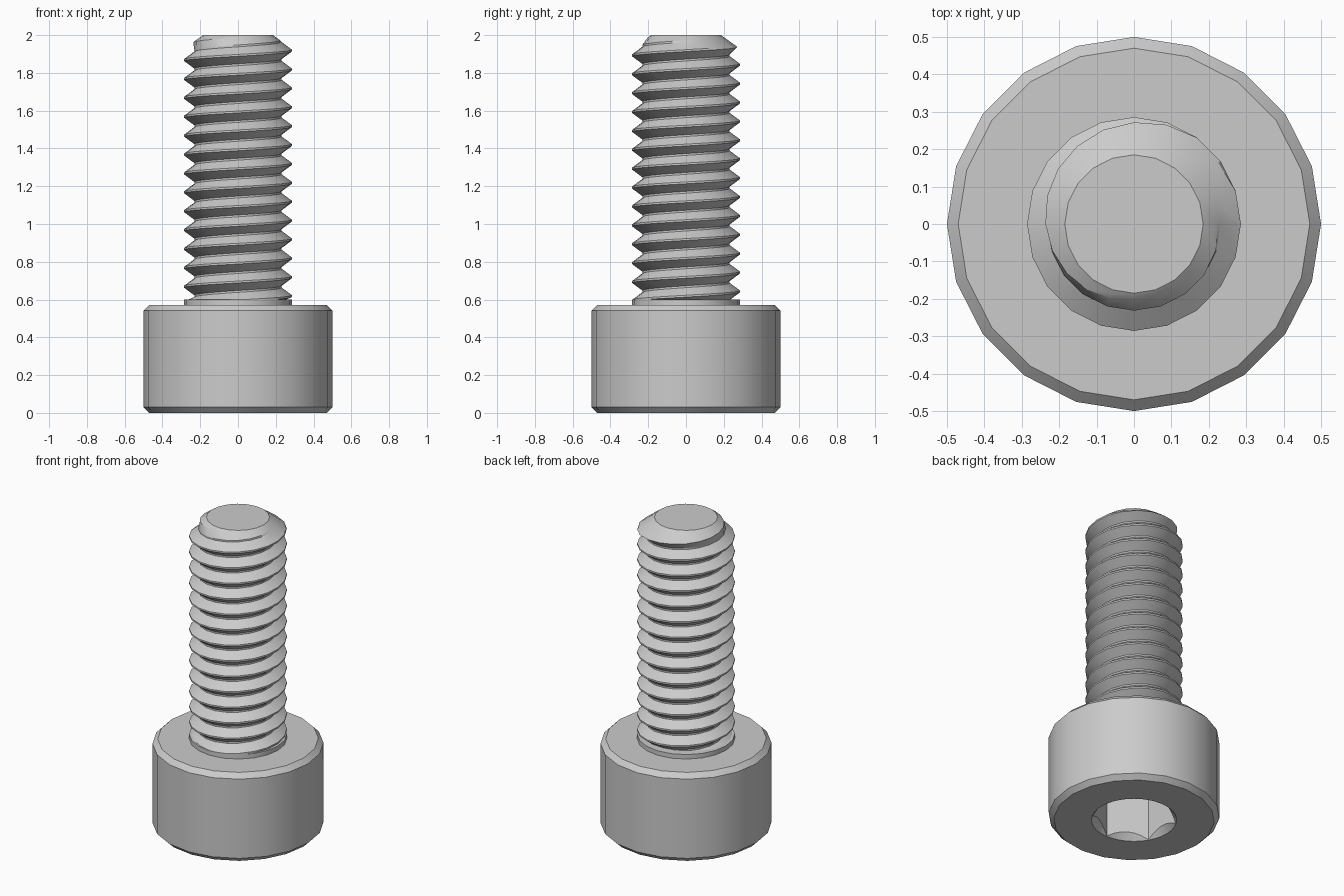
import bpy, bmesh
from math import cos, sin, pi, radians

cube = bpy.data.objects.get("Cube")
if cube:
    bpy.data.objects.remove(cube)

SIDES = 20
HEAD_R, HEAD_H, BEVEL = 0.5, 0.571, 0.03
HEX_R, SOCKET_DEPTH, SOCKET_SIDES = 0.2474, 0.286, 36
MAJOR, MINOR, PITCH = 0.2857, 0.2316, 0.1
TIP_R, TIP_SLOPE, TOP, COLLAR_TOP = 0.185, 1.4, 2.0, 0.6

steel = bpy.data.materials.new("steel_grey")
steel.use_nodes = True
steel.diffuse_color = (0.6, 0.6, 0.6, 1)
steel.node_tree.nodes["Principled BSDF"].inputs["Base Color"].default_value = (0.6, 0.6, 0.6, 1)


def ring(bm, points):
    return [bm.verts.new(p) for p in points]


def circle(r, z, n=SIDES):
    return [(r * cos(2 * pi * i / n), r * sin(2 * pi * i / n), z) for i in range(n)]


def skin(bm, a, b):
    """Join two rings of equal length with quads."""
    for i in range(len(a)):
        j = (i + 1) % len(a)
        bm.faces.new((a[i], a[j], b[j], b[i]))


def finish(bm, name):
    bmesh.ops.remove_doubles(bm, verts=bm.verts, dist=0.0002)
    bmesh.ops.recalc_face_normals(bm, faces=bm.faces)
    mesh = bpy.data.meshes.new(name)
    bm.to_mesh(mesh)
    bm.free()
    obj = bpy.data.objects.new(name, mesh)
    bpy.context.collection.objects.link(obj)
    mesh.materials.append(steel)
    bpy.ops.object.select_all(action="DESELECT")
    obj.select_set(True)
    bpy.context.view_layer.objects.active = obj
    bpy.ops.object.shade_smooth_by_angle(angle=radians(25))


# Cap head: bevelled cylinder with a hexagonal socket underneath
bm = bmesh.new()
outline = [(HEAD_R - BEVEL, 0), (HEAD_R, BEVEL),
           (HEAD_R, HEAD_H - BEVEL), (HEAD_R - BEVEL, HEAD_H)]
rings = [ring(bm, circle(r, z)) for r, z in outline]
for a, b in zip(rings, rings[1:]):
    skin(bm, a, b)
bm.faces.new(rings[-1])

# Socket: round mouth, scalloped countersink, hex walls, flat floor
mouth_r = HEX_R + 0.002
scallop, floor = [], []
for i in range(SOCKET_SIDES):
    t = 2 * pi * i / SOCKET_SIDES
    from_flat = (t % (pi / 3)) - pi / 6      # corners lie on the y axis after the turn
    r = HEX_R * cos(pi / 6) / cos(from_flat)
    x, y = r * cos(t + pi / 2), r * sin(t + pi / 2)
    scallop.append((x, y, (mouth_r - r) * 1.2))
    floor.append((x, y, SOCKET_DEPTH))
mouth = ring(bm, [(-y, x, z) for x, y, z in circle(mouth_r, 0, SOCKET_SIDES)])
scallop, floor = ring(bm, scallop), ring(bm, floor)
skin(bm, mouth, scallop)
skin(bm, scallop, floor)
bm.faces.new(floor)
rim = [e for e in bm.edges if all(v.co.z < 1e-6 for v in e.verts)]
bmesh.ops.triangle_fill(bm, edges=rim, use_beauty=True)
finish(bm, "cap_head")

# Plain collar between the head and the thread
bm = bmesh.new()
low, high = ring(bm, circle(MAJOR, HEAD_H)), ring(bm, circle(MAJOR, COLLAR_TOP))
skin(bm, low, high)
bm.faces.new(high)
finish(bm, "collar")

# Threaded shank: right-hand helix, trimmed at the collar and a conical tip
PROFILE = [(-0.05, MAJOR), (0.05, MAJOR), (0.45, MINOR), (0.55, MINOR)]
STEP = len(PROFILE)
bm = bmesh.new()
columns = []
for j in range(SIDES):
    t = 2 * pi * j / SIDES
    column = []
    for turn in range(4, 23):
        for offset, r in PROFILE:
            z = 0.018 + PITCH * (turn + offset + j / SIDES)
            z = min(max(z, COLLAR_TOP - 0.01), TOP)
            r = min(r, TIP_R + TIP_SLOPE * (TOP - z))
            column.append(bm.verts.new((r * cos(t), r * sin(t), z)))
    columns.append(column)
for j in range(SIDES):
    a, b = columns[j], columns[(j + 1) % SIDES]
    shift = STEP if j == SIDES - 1 else 0    # the helix climbs one pitch per turn
    for i in range(len(a) - 1 - shift):
        bm.faces.new((a[i], b[i + shift], b[i + 1 + shift], a[i + 1]))
bmesh.ops.remove_doubles(bm, verts=bm.verts, dist=0.0002)
tip = [e for e in bm.edges if e.is_boundary and all(v.co.z > TOP - 1e-5 for v in e.verts)]
bmesh.ops.contextual_create(bm, geom=tip)
finish(bm, "threaded_shank")
